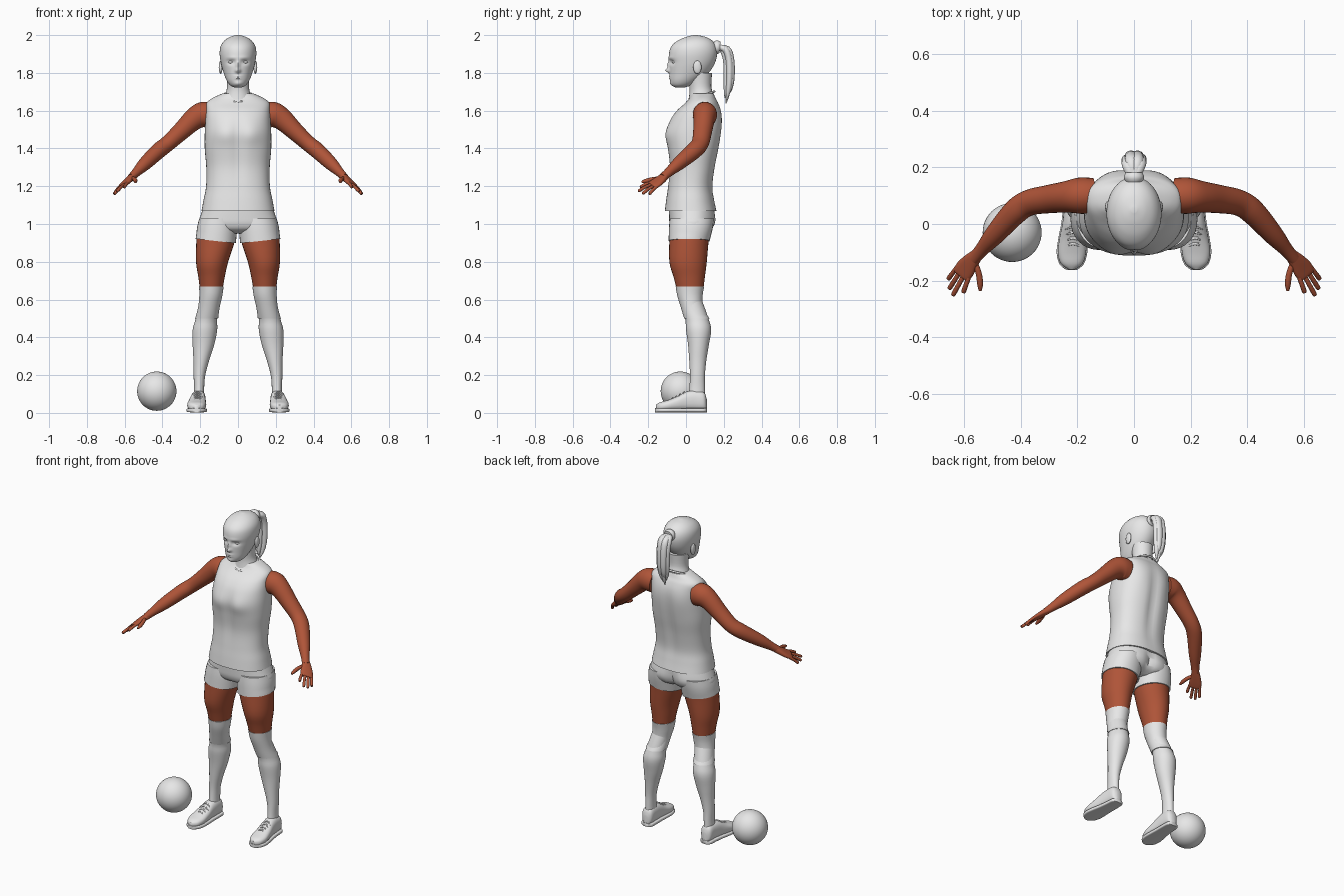
import bpy, bmesh, math
from mathutils import Vector


def material(name, rgb):
    m = bpy.data.materials.new(name)
    m.diffuse_color = (*rgb, 1)
    return m


GREY = material("light grey", (0.8, 0.8, 0.8))
BROWN = material("red brown", (0.43, 0.09, 0.04))


def finish(name, bm, mat, mirror=False):
    bmesh.ops.recalc_face_normals(bm, faces=bm.faces)
    me = bpy.data.meshes.new(name)
    bm.to_mesh(me)
    bm.free()
    me.materials.append(mat)
    ob = bpy.data.objects.new(name, me)
    bpy.context.collection.objects.link(ob)
    if mirror:
        ob.modifiers.new("mirror", 'MIRROR').use_mirror_merge = False
    return ob


def smooth_rows(rows, sub):
    """Catmull-Rom interpolation of the section rows."""
    rows = [Vector(r) for r in rows]
    out = []
    for i in range(len(rows) - 1):
        p0, p1, p2, p3 = rows[max(i - 1, 0)], rows[i], rows[i + 1], rows[min(i + 2, len(rows) - 1)]
        for k in range(sub):
            t = k / sub
            out.append(0.5 * (2 * p1 + (p2 - p0) * t + (2 * p0 - 5 * p1 + 4 * p2 - p3) * t * t
                              + (3 * p1 - p0 - 3 * p2 + p3) * t ** 3))
    return out + [rows[-1]]


def loft(name, rows, mat, ref=(1, 0, 0), axis=None, e=2.0, n=24, sub=4, mirror=False, sculpt=()):
    """Skin rows of (x, y, z, half width along ref, half height)."""
    rows = smooth_rows(rows, sub)
    bm = bmesh.new()
    rings = []
    for i, r in enumerate(rows):
        c = Vector(r[:3])
        if axis:
            t = Vector(axis)
        else:
            t = (Vector(rows[min(i + 1, len(rows) - 1)][:3]) - Vector(rows[max(i - 1, 0)][:3])).normalized()
        u = Vector(ref)
        u = (u - t * u.dot(t)).normalized()
        v = t.cross(u)
        ring = []
        for k in range(n):
            a = 2 * math.pi * k / n
            ca, sa = math.cos(a), math.sin(a)
            p = c + u * r[3] * math.copysign(abs(ca) ** (2 / e), ca) \
                  + v * r[4] * math.copysign(abs(sa) ** (2 / e), sa)
            # soft bumps and hollows: x, z, spread x, spread z, depth, side
            for (x, z, sx, sz, d, side) in sculpt:
                w = min(1, max(0, (p.y - c.y) * side / 0.03))
                g = math.exp(-((abs(p.x) - x) / sx) ** 2 - ((p.z - z) / sz) ** 2)
                p.y += d * w * g
            ring.append(bm.verts.new(p))
        rings.append(ring)
    for a, b in zip(rings, rings[1:]):
        for k in range(n):
            bm.faces.new((a[k], a[(k + 1) % n], b[(k + 1) % n], b[k]))
    bm.faces.new(rings[0])
    bm.faces.new(rings[-1])
    return finish(name, bm, mat, mirror)


def zloft(name, rows, mat, **kw):
    """Level sections given as (z, centre x, half width, front y, back y)."""
    return loft(name, [(x, (a + b) / 2, z, w, (b - a) / 2) for z, x, w, a, b in rows],
                mat, axis=(0, 0, 1), **kw)


def ellipsoid(name, loc, size, mat, mirror=False, seg=24):
    bm = bmesh.new()
    bmesh.ops.create_uvsphere(bm, u_segments=seg, v_segments=seg // 2, radius=1)
    for v in bm.verts:
        v.co = Vector([v.co[i] * size[i] + loc[i] for i in range(3)])
    return finish(name, bm, mat, mirror)


def tube(name, pts, r, mat, mirror=False, ref=(0, 0, 1)):
    rows = [(*p, r, r) for p in pts]
    rows[-1] = (*pts[-1], r * 0.5, r * 0.5)
    return loft(name, rows, mat, ref=ref, n=10, sub=3, mirror=mirror)


# Head with sculpted face
zloft("head", [(1.722, 0, .018, -.055, -.01), (1.735, 0, .042, -.074, .03), (1.76, 0, .06, -.084, .07),
               (1.80, 0, .076, -.086, .12), (1.85, 0, .09, -.088, .152), (1.90, 0, .097, -.09, .165),
               (1.94, 0, .092, -.078, .16), (1.97, 0, .073, -.045, .14), (1.99, 0, .043, 0, .105),
               (2.0, 0, .01, .04, .06)], GREY, n=96, sub=7, e=2.05,
      sculpt=[(0, 1.812, .013, .011, -.022, -1), (0, 1.84, .010, .022, -.012, -1),
              (.036, 1.857, .02, .012, .012, -1), (.03, 1.88, .03, .008, -.004, -1),
              (0, 1.783, .02, .005, -.006, -1), (0, 1.771, .017, .004, -.006, -1),
              (0, 1.742, .02, .012, -.006, -1)])
ellipsoid("eye", (.036, -.062, 1.857), (.016, .012, .008), GREY, True)
ellipsoid("ear", (.092, .06, 1.83), (.010, .022, .035), GREY, True)
zloft("neck", [(1.64, 0, .085, .01, .15), (1.69, 0, .066, .018, .143), (1.73, 0, .058, .018, .134),
               (1.80, 0, .062, .01, .138)], GREY)

# Ponytail: hair tie, core and overlapping strands
loft("hair_tie", [(0, .15, 1.935, .03, .03), (0, .165, 1.936, .036, .036),
                  (0, .18, 1.935, .03, .03)], GREY)
for i, (dx, dy, dz) in enumerate([(0, 0, 0), (-.022, 0, .03), (.022, .003, .015), (-.01, .013, .04),
                                  (.012, .013, .05), (0, -.012, .03)]):
    loft("ponytail_strand", [(dx * .3, .165, 1.935, .014, .014), (dx * .9, .205 + dy, 1.925, .022, .018),
                             (dx, .225 + dy, 1.87, .022, .018), (dx, .228 + dy, 1.78, .021, .017),
                             (dx * .8, .222 + dy * .8, 1.70 + dz * .4, .015, .013),
                             (dx * .4, .211 + dy * .4, 1.638 + dz, .003, .003)], GREY, n=14)

# Sleeveless shirt
zloft("shirt", [(1.07, 0, .193, -.112, .162), (1.13, 0, .182, -.105, .150), (1.20, 0, .169, -.096, .142),
                (1.30, 0, .168, -.088, .155), (1.40, 0, .176, -.098, .175), (1.48, 0, .176, -.104, .187),
                (1.55, 0, .172, -.084, .191), (1.60, 0, .169, -.050, .186), (1.64, 0, .166, -.005, .172),
                (1.665, 0, .138, .018, .158), (1.69, 0, .085, .03, .148)], GREY, n=64, e=2.35, sub=5,
      sculpt=[(.07, 1.475, .05, .055, -.010, -1), (0, 1.40, .03, .16, .010, -1),
              (0, 1.38, .03, .2, -.013, 1), (.09, 1.54, .05, .07, .004, 1)])
# Round neckline dipping at the front
ring = [(.082 * math.sin(a), .078 - .072 * math.cos(a), 1.674 - .028 * math.cos(a))
        for a in [2 * math.pi * k / 24 for k in range(25)]]
tube("collar", ring, .006, GREY)

# Shorts
zloft("shorts_seat", [(1.10, 0, .178, -.092, .148), (1.04, 0, .200, -.09, .153), (1.0, 0, .212, -.086, .148),
                      (.97, 0, .195, -.07, .13), (.95, 0, .11, -.03, .09)], GREY, n=48, e=2.3,
      sculpt=[(.085, 1.01, .06, .05, .008, 1), (0, 1.0, .025, .07, -.02, 1)])
shorts = zloft("shorts_leg", [(1.03, .106, .098, -.086, .148), (.98, .110, .107, -.09, .142),
                              (.91, .118, .106, -.092, .125)], GREY, n=32, e=2.15, mirror=True)
# Hem rises toward the outside
for v in shorts.data.vertices:
    if v.co.z < .93:
        v.co.z += (v.co.x - .118) * .11

# Thighs
zloft("thigh", [(1.0, .110, .101, -.086, .136), (.92, .117, .103, -.088, .121), (.8, .137, .085, -.088, .11),
                (.72, .140, .070, -.066, .10), (.64, .142, .058, -.045, .09)], BROWN, n=32, mirror=True)

# Knee sleeves and socks
zloft("knee_sleeve", [(.67, .141, .065, -.055, .096), (.62, .144, .061, -.046, .088),
                      (.56, .154, .057, -.028, .09), (.50, .166, .061, -.010, .124)],
      GREY, n=32, mirror=True)
zloft("sock", [(.60, .148, .055, -.036, .083), (.50, .167, .057, -.005, .119), (.44, .175, .065, 0, .133),
               (.36, .183, .057, .011, .121), (.28, .194, .042, .017, .108), (.2, .204, .031, .021, .10),
               (.13, .206, .027, .018, .10), (.06, .207, .03, .01, .10)], GREY, n=32, mirror=True)

# Shoes lofted from heel to toe, with soles and laces
FOOT = [(.110, .207, .014, .06), (.095, .208, .034, .098), (.05, .209, .038, .108), (0, .212, .041, .100),
        (-.05, .216, .047, .074), (-.10, .219, .050, .055), (-.14, .220, .038, .043), (-.160, .220, .012, .03)]
loft("shoe", [(x, y, .012 + h / 2, w, h / 2) for y, x, w, h in FOOT], GREY, axis=(0, -1, 0),
     e=2.5, mirror=True, n=28)
loft("sole", [(x, y * 1.02, .014, w + .004, .011) for y, x, w, h in FOOT], GREY, axis=(0, -1, 0),
     e=5, mirror=True)
for y, z, w in [(-.01, .111, .028), (-.03, .100, .030), (-.05, .089, .032), (-.07, .080, .032)]:
    for s in (-1, 1):
        tube("lace", [(.215 - w, y - .009 * s, z - .018), (.215, y, z), (.215 + w, y + .009 * s, z - .018)],
             .004, GREY, True)

# Arms
loft("arm", [(.145, .10, 1.575, .062, .068), (.19, .10, 1.577, .064, .068), (.235, .096, 1.553, .056, .058),
             (.30, .088, 1.492, .050, .048), (.37, .075, 1.428, .046, .042), (.42, .042, 1.388, .045, .042),
             (.49, -.036, 1.322, .036, .036), (.535, -.088, 1.277, .025, .025),
             (.565, -.122, 1.247, .023, .020)], BROWN, ref=(0, 1, 0), n=28, sub=5, mirror=True)

# Hands: palm, four fingers and thumb
SPREAD = Vector((.75, .55, -.36))
loft("palm", [(.555, -.110, 1.255, .022, .019), (.575, -.132, 1.237, .030, .017),
              (.595, -.158, 1.218, .037, .014), (.609, -.178, 1.205, .035, .011),
              (.612, -.183, 1.202, .028, .006)], BROWN, ref=SPREAD, e=2.4, mirror=True)
TIPS = [(.603, -.243, 1.195), (.640, -.253, 1.174), (.653, -.230, 1.161), (.656, -.195, 1.158)]
for k, tip in enumerate(TIPS):
    base = Vector((.603, -.168, 1.210)) + SPREAD * (k - 1.5) * .019
    tip = Vector(tip)
    tube("finger", [base, base.lerp(tip, .5) + Vector((0, 0, .003)), tip.lerp(base, .08), tip],
         .0085, BROWN, True, ref=SPREAD)
tube("thumb", [(.565, -.130, 1.243), (.549, -.170, 1.238), (.543, -.21, 1.229), (.543, -.235, 1.222)],
     .011, BROWN, True)

# Ball
ellipsoid("ball", (-.43, -.03, .115), (.104, .104, .104), GREY, seg=48)

# Smooth shading with sharp rims
for ob in bpy.context.scene.objects:
    ob.select_set(True)
    bpy.context.view_layer.objects.active = ob
bpy.ops.object.shade_smooth_by_angle(angle=math.radians(45))
